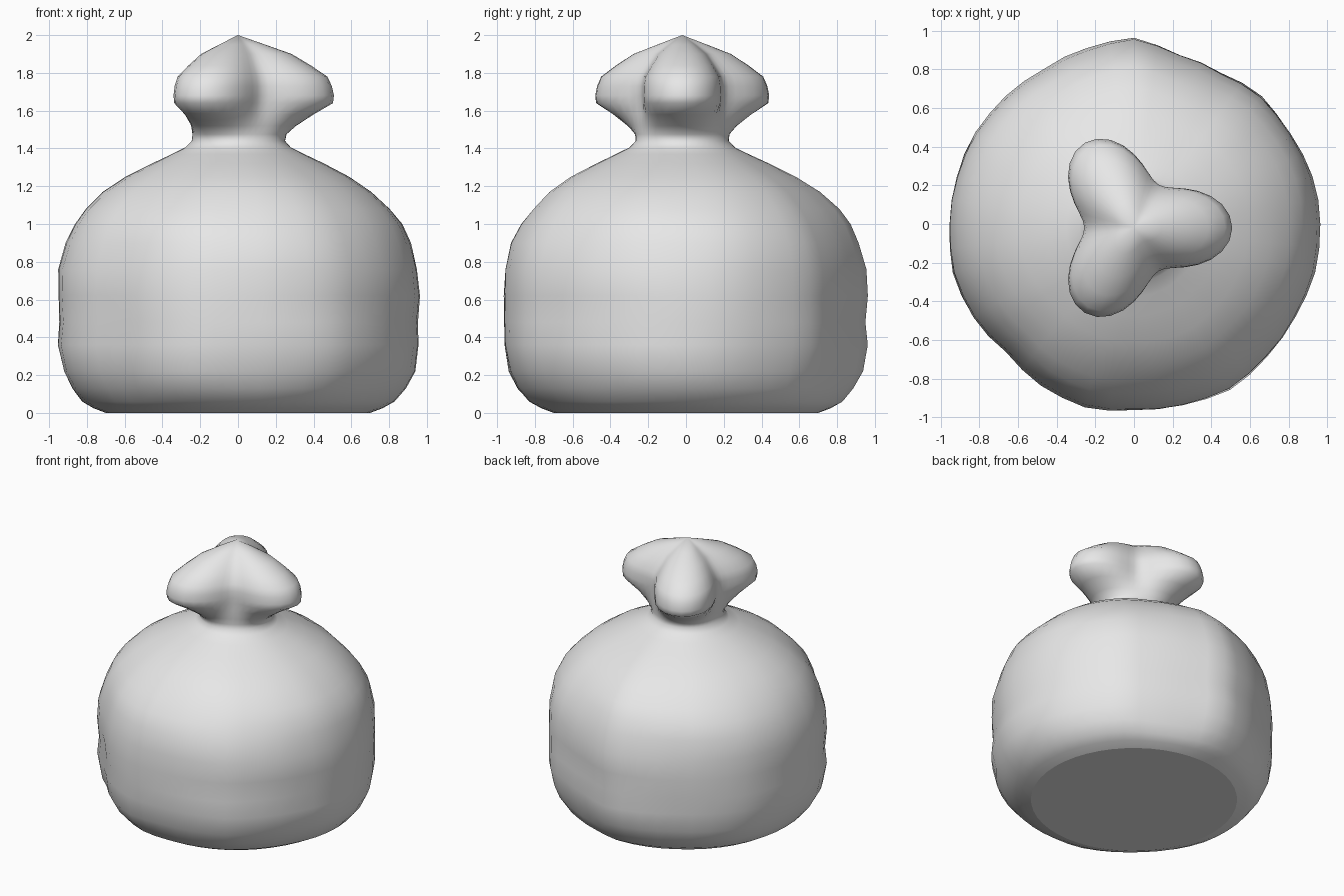
import bpy, bmesh, math

if "Cube" in bpy.data.objects:
    bpy.data.objects.remove(bpy.data.objects["Cube"])

SEG = 48

# Lumpy outline of the bag seen from above: radius every 15 degrees from +x
OUTLINE = [.958, .95, .94, .935, .895, .905, .965, .935, .92, .94, .95, .945,
           .955, .97, .955, .93, .965, .98, .96, .975, .99, .965, .96, .97]

# Cloth rings: height, mean radius, lumpiness (0..1), lobe depth, y shift
RINGS = [
    (0.00, .700, 0.0, 0, 0), (0.025, .765, .2, 0, 0), (0.06, .825, .5, 0, 0),
    (0.13, .880, .8, 0, 0), (0.22, .925, 1, 0, 0), (0.36, .950, 1, 0, 0),
    (0.48, .945, 1, 0, 0), (0.62, .952, 1, 0, 0), (0.76, .945, 1, 0, 0),
    (0.90, .910, 1, 0, 0), (1.00, .862, 1, 0, 0), (1.08, .800, 1, 0, 0),
    (1.17, .708, .9, 0, -.005), (1.25, .590, .8, 0, -.01),
    (1.32, .455, .5, 0, -.015), (1.37, .350, .3, 0, -.02),
    # tied neck
    (1.405, .280, 0, 0, -.02), (1.44, .247, 0, .002, -.02),
    (1.475, .249, 0, .008, -.02), (1.52, .278, 0, .03, -.02),
    # three-lobed gathered top
    (1.58, .325, 0, .075, -.02), (1.64, .378, 0, .125, -.02),
    (1.68, .382, 0, .126, -.02), (1.73, .377, 0, .120, -.02),
    (1.78, .360, 0, .113, -.02), (1.84, .295, 0, .090, -.02),
    (1.90, .222, 0, .062, -.02), (1.95, .115, 0, .028, -.02),
]


def outline(a):
    t = (a / math.tau * len(OUTLINE)) % len(OUTLINE)
    i = int(t)
    f = t - i
    return OUTLINE[i] * (1 - f) + OUTLINE[(i + 1) % len(OUTLINE)] * f


def ring_radius(a, z, r, lump, lobe):
    shape = 1 + lump * (outline(a) / .952 - 1)
    # soft slanting folds in the cloth
    fold = .009 * lump * math.sin(5 * a + 7 * z) * math.sin(9 * z - 2 * a)
    return r * shape + fold + lobe * math.cos(3 * a)


bm = bmesh.new()
rows = []
for z, r, lump, lobe, dy in RINGS:
    row = []
    for k in range(SEG):
        a = math.tau * k / SEG
        d = ring_radius(a, z, r, lump, lobe)
        row.append(bm.verts.new((d * math.cos(a), d * math.sin(a) + dy, z)))
    rows.append(row)

# Cloth skin
for lo, hi in zip(rows, rows[1:]):
    for k in range(SEG):
        n = (k + 1) % SEG
        bm.faces.new((lo[k], lo[n], hi[n], hi[k])).smooth = True

# Pointed tip
tip = bm.verts.new((0, -.02, 2.0))
for k in range(SEG):
    bm.faces.new((rows[-1][k], rows[-1][(k + 1) % SEG], tip)).smooth = True

# Flat base with a crisp rim
base = bm.faces.new(rows[0][::-1])
base.smooth = False
for e in base.edges:
    e.smooth = False

mesh = bpy.data.meshes.new("tied_sack")
bm.to_mesh(mesh)
bm.free()

cloth = bpy.data.materials.new("light grey cloth")
cloth.diffuse_color = (.8, .8, .8, 1)
cloth.use_nodes = True
cloth.node_tree.nodes["Principled BSDF"].inputs["Base Color"].default_value = cloth.diffuse_color
mesh.materials.append(cloth)
sack = bpy.data.objects.new("tied_sack", mesh)
bpy.context.collection.objects.link(sack)
